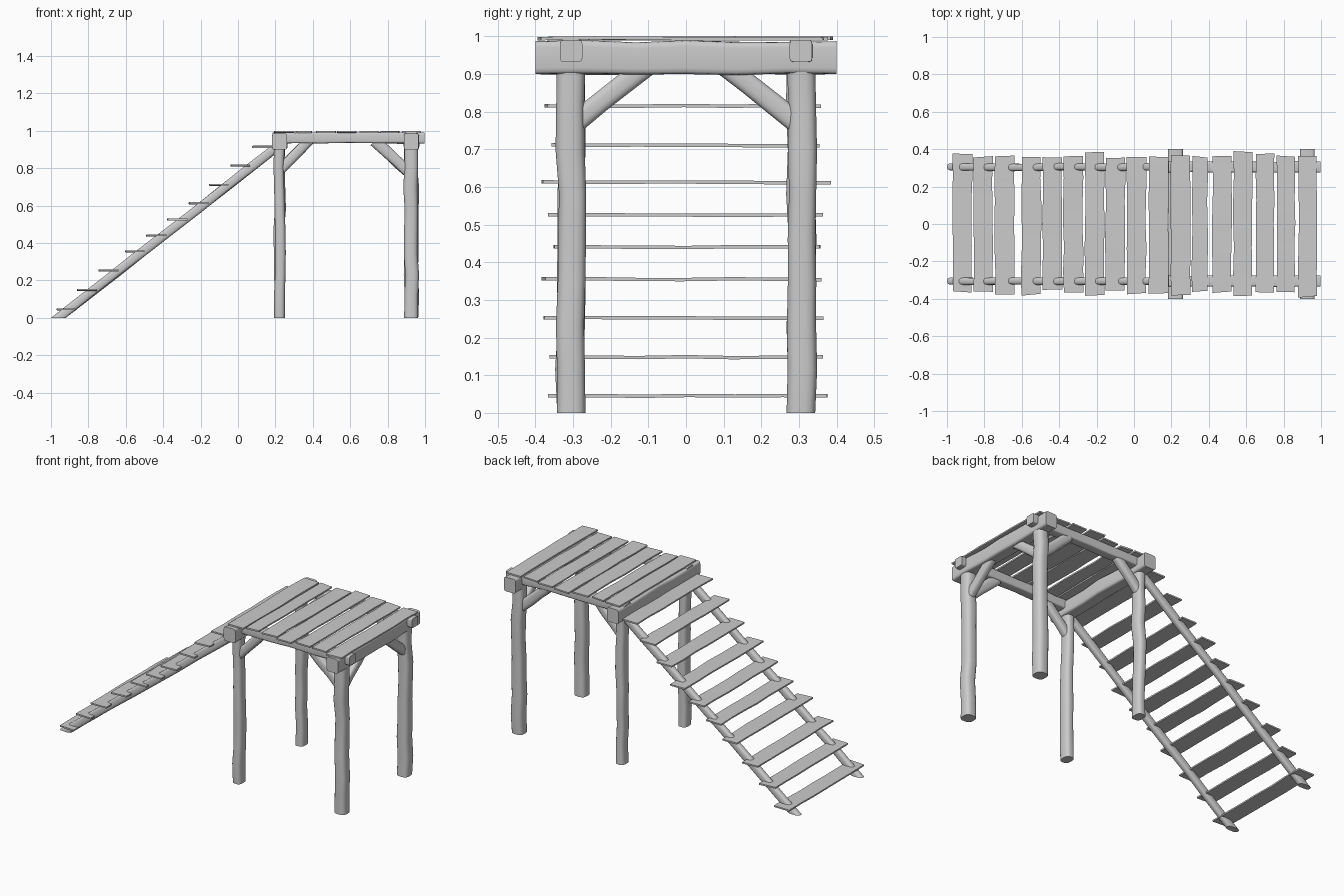
import bpy, bmesh, math, random
from mathutils import Vector

if "Cube" in bpy.data.objects:
    bpy.data.objects.remove(bpy.data.objects["Cube"])
rng = random.Random(4)
X, Y, Z = Vector((1, 0, 0)), Vector((0, 1, 0)), Vector((0, 0, 1))

wood = bpy.data.materials.new("weathered_grey_wood")
wood.use_nodes = True
GREY = (0.6, 0.6, 0.6, 1)
wood.diffuse_color = GREY
wood.node_tree.nodes["Principled BSDF"].inputs["Base Color"].default_value = GREY


def finish(name, bm):
    bmesh.ops.recalc_face_normals(bm, faces=bm.faces)
    mesh = bpy.data.meshes.new(name)
    bm.to_mesh(mesh)
    bm.free()
    mesh.materials.append(wood)
    ob = bpy.data.objects.new(name, mesh)
    bpy.context.collection.objects.link(ob)
    bpy.ops.object.select_all(action='DESELECT')
    bpy.context.view_layer.objects.active = ob
    ob.select_set(True)
    bpy.ops.object.shade_smooth_by_angle(angle=math.radians(35))


def log(name, start, end, u, v, wide, deep, square=3, stations=6, wobble=0.004, sides=16):
    """Hewn timber: rounded-square rings lofted along a slightly crooked line."""
    start, end = Vector(start), Vector(end)
    v = v or (end - start).normalized().cross(u)
    bm = bmesh.new()
    rings = []
    for i in range(stations + 1):
        inner = 0 < i < stations
        centre = start.lerp(end, i / stations)
        if inner:
            centre += u * rng.uniform(-wobble, wobble) + v * rng.uniform(-wobble, wobble)
        size = 1 + (rng.uniform(-0.06, 0.04) if inner else 0)
        ring = []
        for k in range(sides):
            a = 2 * math.pi * (k + 0.5) / sides
            c, s = math.cos(a), math.sin(a)
            p = math.copysign(abs(c) ** (2 / square), c) * wide / 2
            q = math.copysign(abs(s) ** (2 / square), s) * deep / 2
            ring.append(bm.verts.new(centre + (u * p + v * q) * size))
        rings.append(ring)
    for a, b in zip(rings, rings[1:]):
        for k in range(sides):
            n = (k + 1) % sides
            bm.faces.new((a[k], a[n], b[n], b[k]))
    bm.faces.new(rings[0])
    bm.faces.new(rings[-1])
    finish(name, bm)


def plank(name, x, z, width, front, back, thick=0.009):
    """Rough board across the model with uneven edges and slanted ends."""
    bm = bmesh.new()
    rows = []
    steps = 6
    for i in range(steps + 1):
        y = front + (back - front) * i / steps
        lift = rng.uniform(-0.0015, 0.0015)
        row = []
        for side in (-1, 1):
            px = x + side * (width / 2 + rng.uniform(-0.004, 0.002))
            skew = rng.uniform(0, 0.012) * (1 if i == 0 else -1 if i == steps else 0)
            for h in (-1, 1):
                row.append(bm.verts.new((px, y + skew, z + lift + h * thick / 2)))
        rows.append((row[0], row[1], row[3], row[2]))
    for a, b in zip(rows, rows[1:]):
        for k in range(4):
            n = (k + 1) % 4
            bm.faces.new((a[k], a[n], b[n], b[k]))
    bm.faces.new(rows[0])
    bm.faces.new(rows[-1])
    finish(name, bm)


NEAR, FAR, SIDE = 0.222, 0.926, 0.305

# Cross beams resting on the posts
for label, x in (("stair", NEAR), ("outer", FAR)):
    log(label + "_cross_beam", (x, -0.4, 0.943), (x, 0.4, 0.943), X, Z,
        0.08, 0.088, square=7, wobble=0.003)

for label, s in (("front", -1), ("back", 1)):
    y = s * SIDE
    # Posts
    log(label + "_stair_post", (NEAR, y, 0), (NEAR, y, 0.93), X, Y, 0.058, 0.075,
        stations=8, wobble=0.005)
    log(label + "_outer_post", (FAR, y, 0), (FAR, y, 0.93), X, Y, 0.076, 0.077,
        stations=8, wobble=0.005)
    # Long beam under the deck
    log(label + "_long_beam", (0.185, y, 0.961), (0.998, y, 0.961), Y, Z,
        0.06, 0.058, square=7, wobble=0.002)
    # Diagonal braces
    log(label + "_stair_brace", (0.225, y, 0.79), (0.38, y, 0.95), Y, None,
        0.05, 0.056, stations=3, wobble=0.002)
    log(label + "_outer_brace", (0.915, y, 0.778), (0.73, y, 0.945), Y, None,
        0.05, 0.062, stations=3, wobble=0.002)
    log(label + "_cross_brace", (FAR, s * 0.295, 0.77), (FAR, s * 0.1, 0.925), X, None,
        0.05, 0.058, stations=3, wobble=0.002)
    # Stair stringer, cut level at both ends
    log(label + "_stringer", (-0.96, y, 0), (0.205, y, 0.91), Y, X,
        0.04, 0.08, stations=8, wobble=0.003)

# Stair treads: x, z, front end, back end
treads = [(-0.918, 0.045, -0.37, 0.38), (-0.807, 0.148, -0.37, 0.365),
          (-0.692, 0.252, -0.385, 0.37), (-0.55, 0.355, -0.385, 0.37),
          (-0.437, 0.44, -0.36, 0.36), (-0.325, 0.525, -0.375, 0.37),
          (-0.21, 0.612, -0.385, 0.39), (-0.1, 0.71, -0.365, 0.365),
          (0.013, 0.815, -0.38, 0.37), (0.13, 0.915, -0.38, 0.37)]
for i, (x, z, front, back) in enumerate(treads):
    plank(f"tread_{i + 1}", x, z, 0.105, front, back)

# Deck boards: x, width, front end, back end
boards = [(0.248, 0.108, -0.385, 0.37), (0.352, 0.085, -0.365, 0.365),
          (0.47, 0.104, -0.372, 0.37), (0.582, 0.102, -0.385, 0.392),
          (0.7, 0.1, -0.37, 0.38), (0.812, 0.098, -0.365, 0.37),
          (0.928, 0.1, -0.395, 0.372)]
for i, (x, width, front, back) in enumerate(boards):
    plank(f"deck_board_{i + 1}", x, 0.994, width, front, back)
